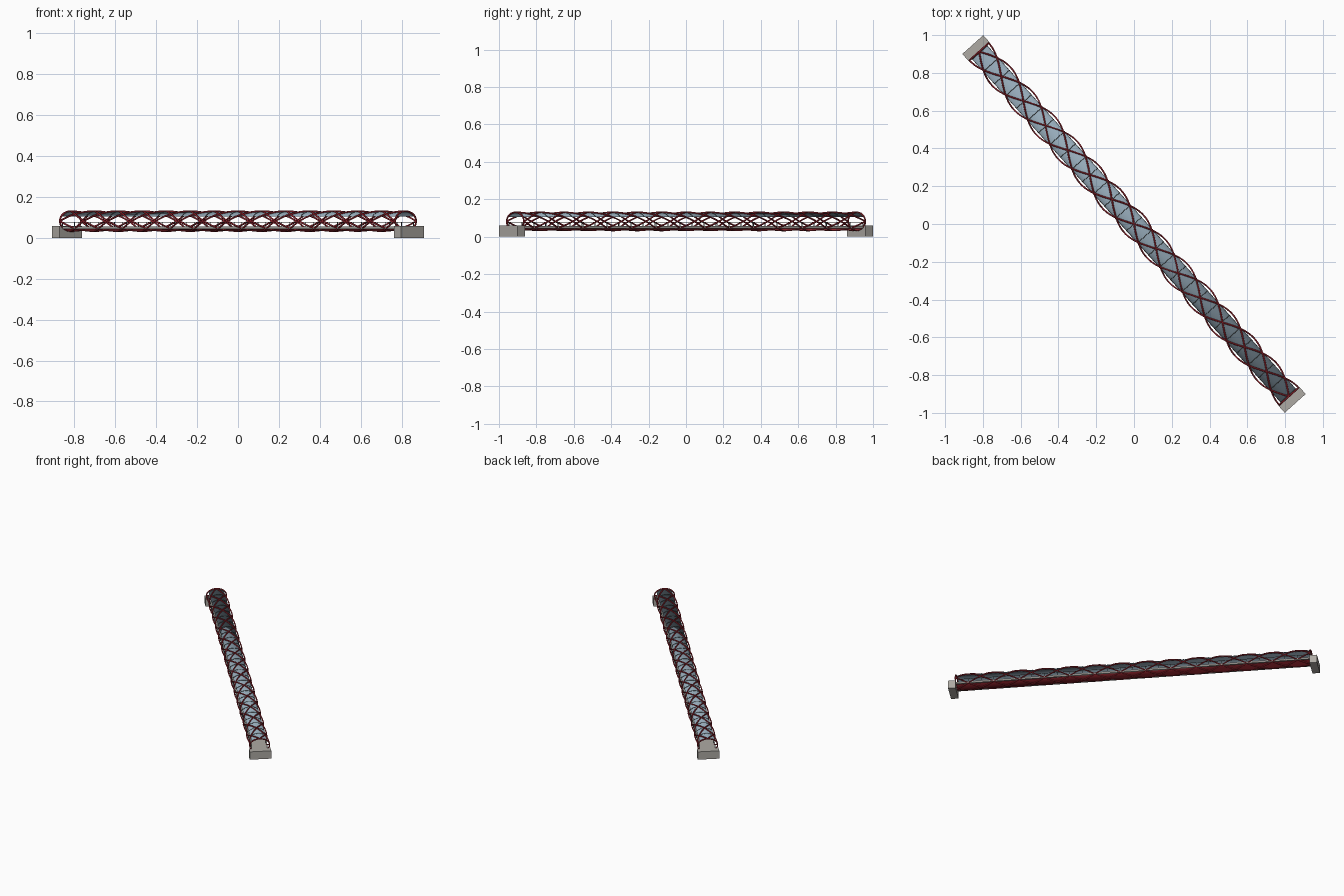
import bpy, bmesh
from math import sin, cos, pi, radians

if "Cube" in bpy.data.objects:
    bpy.data.objects.remove(bpy.data.objects["Cube"])

ANGLE = radians(-48.05)          # plan direction of the bridge
HALF = 1.227                     # half length of the tube
A, B, CZ = 0.0685, 0.0485, 0.082  # elliptical section
N, PERIODS = 4, 14               # strands each way, diamonds along length
PITCH = 2 * HALF / PERIODS * N


def material(name, rgb):
    m = bpy.data.materials.new(name)
    m.diffuse_color = (*rgb, 1)
    m.use_nodes = True
    m.node_tree.nodes["Principled BSDF"].inputs["Base Color"].default_value = m.diffuse_color
    return m


RED = material("red_steel", (0.32, 0.02, 0.03))
GLASS = material("blue_glass", (0.30, 0.40, 0.48))
DARK = material("dark_metal", (0.09, 0.10, 0.10))
CONCRETE = material("concrete", (0.42, 0.40, 0.37))


def add(name, data, mat):
    ob = bpy.data.objects.new(name, data)
    bpy.context.collection.objects.link(ob)
    ob.rotation_euler.z = ANGLE
    data.materials.append(mat)
    return ob


def ring(x, t, k=1.0):
    # t measured from the crown of the ellipse
    return (x, k * A * sin(t), CZ + k * B * cos(t))


def tubes(name, paths, radius, mat):
    cu = bpy.data.curves.new(name, 'CURVE')
    cu.dimensions = '3D'
    cu.bevel_depth = radius
    cu.bevel_resolution = 1
    cu.use_fill_caps = True
    for pts, closed in paths:
        sp = cu.splines.new('POLY')
        sp.points.add(len(pts) - 1)
        for p, co in zip(sp.points, pts):
            p.co = (*co, 1)
        sp.use_cyclic_u = closed
        sp.use_smooth = True
    return add(name, cu, mat)


def boxes(name, items, mat):
    bm = bmesh.new()
    for (x0, x1), (y0, y1), (z0, z1) in items:
        vs = bmesh.ops.create_cube(bm, size=1)['verts']
        for v in vs:
            v.co = ((x0 + x1) / 2 + v.co.x * (x1 - x0),
                    (y0 + y1) / 2 + v.co.y * (y1 - y0),
                    (z0 + z1) / 2 + v.co.z * (z1 - z0))
    me = bpy.data.meshes.new(name)
    bm.to_mesh(me)
    bm.free()
    return add(name, me, mat)


def shell(name, t0, t1, k, half, mat, steps=14):
    # curved strip of the ellipse swept along the bridge
    bm = bmesh.new()
    pairs = []
    for i in range(steps + 1):
        t = t0 + (t1 - t0) * i / steps
        pairs.append([bm.verts.new(ring(x, t, k)) for x in (-half, half)])
    for (a, b), (c, d) in zip(pairs, pairs[1:]):
        bm.faces.new((a, b, d, c))
    for f in bm.faces:
        f.smooth = True
    bmesh.ops.recalc_face_normals(bm, faces=bm.faces)
    me = bpy.data.meshes.new(name)
    bm.to_mesh(me)
    bm.free()
    ob = add(name, me, mat)
    mod = ob.modifiers.new("thickness", 'SOLIDIFY')
    mod.thickness = 0.002
    return ob


# Double helix lattice
SEG = 20 * PERIODS
for name, sign in (("helix_right_hand", 1), ("helix_left_hand", -1)):
    strands = []
    for s in range(N):
        pts = []
        for i in range(SEG + 1):
            d = 2 * HALF * i / SEG
            pts.append(ring(d - HALF, sign * (2 * pi * d / PITCH + 2 * pi * s / N)))
        strands.append((pts, False))
    tubes(name, strands, 0.0045, RED)

# End hoops
tubes("end_hoops", [([ring(x, 2 * pi * i / 40) for i in range(40)], True)
                    for x in (-HALF, HALF)], 0.0045, RED)

# Glass roof with slim transverse ribs
ROOF = radians(58)
shell("glass_roof", -ROOF, ROOF, 0.93, HALF - 0.005, GLASS)
ribs = []
for j in range(2 * PERIODS + 1):
    x = (HALF - 0.006) * (j / PERIODS - 1)
    ribs.append(([ring(x, ROOF * (i / 8 - 1), 0.95) for i in range(17)], False))
tubes("roof_ribs", ribs, 0.0018, DARK)

# Red soffit under the deck
shell("red_soffit", pi - radians(52), pi + radians(52), 0.96, HALF - 0.005, RED)

# Deck, railings and posts
boxes("deck", [((-HALF - 0.02, HALF + 0.02), (-0.054, 0.054), (0.044, 0.056))], CONCRETE)
tubes("handrails", [([(-HALF, y, 0.077), (HALF, y, 0.077)], False)
                    for y in (-0.053, 0.053)], 0.0015, DARK)
posts = []
for j in range(2 * PERIODS + 1):
    x = (HALF - 0.002) * (j / PERIODS - 1)
    for y in (-0.053, 0.053):
        posts.append(((x - 0.0012, x + 0.0012), (y - 0.001, y + 0.001), (0.055, 0.077)))
boxes("railing_posts", posts, DARK)

# Concrete abutments at both ends
for name, s in (("abutment_near", 1), ("abutment_far", -1)):
    x = sorted((s * 1.225, s * 1.277))
    boxes(name, [(x, (-0.0745, 0.0745), (0, 0.059))], CONCRETE)
